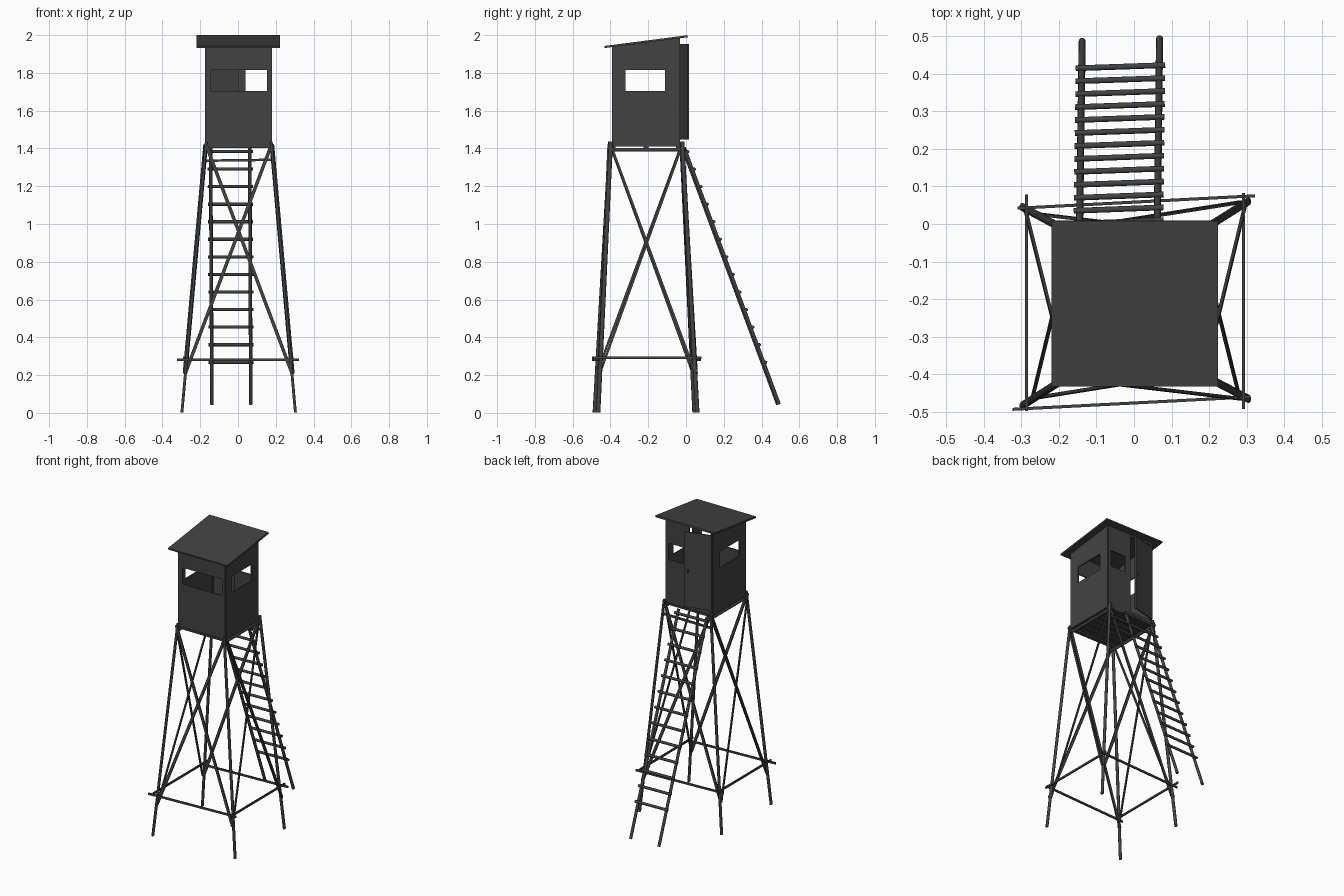
import bpy, bmesh
from mathutils import Vector, Matrix

if "Cube" in bpy.data.objects:
    bpy.data.objects.remove(bpy.data.objects["Cube"])

mat = bpy.data.materials.new("dark grey wood")
mat.diffuse_color = (0.055, 0.055, 0.055, 1)
mat.use_nodes = True
mat.node_tree.nodes["Principled BSDF"].inputs["Base Color"].default_value = mat.diffuse_color


def finish(name, bm):
    bmesh.ops.recalc_face_normals(bm, faces=bm.faces[:])
    me = bpy.data.meshes.new(name)
    bm.to_mesh(me)
    bm.free()
    me.materials.append(mat)
    ob = bpy.data.objects.new(name, me)
    bpy.context.collection.objects.link(ob)
    return ob


def frame(a, b, normal):
    """Matrix with z along a-b and x along the normal, centred between them."""
    z = (b - a).normalized()
    n = Vector(normal)
    x = (n - z * n.dot(z)).normalized()
    rot = Matrix((x, z.cross(x), z)).transposed().to_4x4()
    return Matrix.Translation((a + b) / 2) @ rot


def pole(name, a, b, r, sides=10, normal=(0.31, 0.2, 0.93), flat=1.0):
    """Round pole between two points, optionally flattened along the normal."""
    a, b = Vector(a), Vector(b)
    bm = bmesh.new()
    m = frame(a, b, normal) @ Matrix.Diagonal((flat, 1, 1, 1))
    bmesh.ops.create_cone(bm, cap_ends=True, segments=sides, radius1=r, radius2=r,
                          depth=(b - a).length, matrix=m)
    for f in bm.faces:
        f.smooth = len(f.verts) == 4
    return finish(name, bm)


def lath(name, a, b, normal, width, thick):
    """Flat board between two points, its thin side along the normal."""
    a, b = Vector(a), Vector(b)
    bm = bmesh.new()
    m = frame(a, b, normal) @ Matrix.Diagonal((thick, width, (b - a).length, 1))
    bmesh.ops.create_cube(bm, size=1, matrix=m)
    return finish(name, bm)


def panel(name, loops, to3d, normal, thick=0.008):
    """Flat wall from an outline loop plus hole loops, given thickness."""
    bm = bmesh.new()
    for loop in loops:
        vs = [bm.verts.new(to3d(u, v)) for u, v in loop]
        for i in range(len(vs)):
            bm.edges.new((vs[i - 1], vs[i]))
    bmesh.ops.triangle_fill(bm, use_beauty=True, edges=bm.edges[:], normal=normal)
    ob = finish(name, bm)
    s = ob.modifiers.new("thickness", 'SOLIDIFY')
    s.thickness, s.offset = thick, 0
    return ob


def rect(u0, u1, v0, v1):
    return [(u0, v0), (u1, v0), (u1, v1), (u0, v1)]


# Cabin dimensions
X0, X1, Y0, Y1 = -0.171, 0.176, -0.387, -0.037
ZB, WZ0, WZ1 = 1.41, 1.705, 1.815


def roof_z(y):
    return 1.934 + (y + 0.43) * 0.057 / 0.44


# Walls with window and door openings
panel("front_wall", [rect(X0, X1, ZB, roof_z(Y0)), rect(-0.142, 0.153, WZ0, WZ1)],
      lambda u, v: (u, Y0, v), (0, -1, 0))
panel("back_wall", [rect(X0, X1, ZB, roof_z(Y1)), rect(0.04, 0.155, WZ0, WZ1),
                    rect(-0.16, 0.0, 1.44, 1.97)],
      lambda u, v: (u, Y1, v), (0, 1, 0))
for side, x in (("left", X0), ("right", X1)):
    outline = [(Y0, ZB), (Y1, ZB), (Y1, roof_z(Y1)), (Y0, roof_z(Y0))]
    panel(side + "_wall", [outline, rect(-0.32, -0.11, WZ0, WZ1)],
          lambda u, v, x=x: (x, u, v), (1, 0, 0))

# Sloped roof sheet
lath("roof", (0.002, -0.432, 1.937), (0.002, 0.009, 1.994), (0, 0, 1), 0.442, 0.011)

# Door standing ajar, with a small handle
lath("door", (-0.085, -0.010, 1.447), (-0.085, -0.010, 1.953), (-0.045, 0.172, 0), 0.176, 0.008)
lath("door_handle", (-0.02, 0.011, 1.68), (-0.02, 0.011, 1.70), (0, 1, 0), 0.008, 0.01)

# Floor boards, joists and side bearers
n = 7
w = (Y1 - Y0) / n
for i in range(n):
    y = Y0 + (i + 0.5) * w
    lath(f"floor_board_{i}", (X0, y, 1.417), (X1, y, 1.417), (0, 0, 1), w - 0.002, 0.008)
for i, y in enumerate((-0.385, -0.212, -0.04)):
    lath(f"floor_joist_{i}", (X0, y, 1.408), (X1, y, 1.408), (0, 0, 1), 0.025, 0.012)
for side, x in (("left", -0.165), ("right", 0.17)):
    pole(side + "_floor_bearer", (x, -0.41, 1.393), (x, 0.0, 1.393), 0.01)
lath("ladder_support", (-0.185, -0.02, 1.335), (0.19, -0.015, 1.34), (0, 1, 0), 0.013, 0.01)

# Splayed legs: bottom and top points
legs = {
    "front_left": (Vector((-0.297, -0.483, 0.002)), Vector((-0.168, -0.401, 1.435))),
    "front_right": (Vector((0.304, -0.465, 0.002)), Vector((0.176, -0.398, 1.435))),
    "back_left": (Vector((-0.297, 0.045, 0.002)), Vector((-0.168, -0.024, 1.435))),
    "back_right": (Vector((0.304, 0.060, 0.002)), Vector((0.176, -0.020, 1.435))),
}
for k, (a, b) in legs.items():
    pole(k + "_leg", a, b, 0.0115, normal=(1, 0, 0), flat=0.68)


def on_leg(k, z):
    a, b = legs[k]
    return a.lerp(b, z / 1.435)


# Crossed braces on all four sides, one outside and one inside the legs
for side, p, q, nv, wd in (("front", "front_left", "front_right", (0, -1, 0), 0.018),
                           ("back", "back_left", "back_right", (0, 1, 0), 0.018),
                           ("left", "front_left", "back_left", (-1, 0, 0), 0.012),
                           ("right", "front_right", "back_right", (1, 0, 0), 0.012)):
    nn = Vector(nv)
    lath(side + "_brace_a", on_leg(p, 1.42) + nn * 0.01, on_leg(q, 0.21) + nn * 0.01,
         nv, wd, 0.008)
    lath(side + "_brace_b", on_leg(q, 1.42) - nn * 0.006, on_leg(p, 0.21) - nn * 0.006,
         nv, wd, 0.008)

# Lower horizontal rails, overshooting the legs
lath("front_rail", (-0.323, -0.493, 0.282), (0.31, -0.460, 0.282), (0, 1, 0), 0.013, 0.008)
lath("back_rail", (-0.31, 0.042, 0.282), (0.322, 0.075, 0.282), (0, 1, 0), 0.013, 0.008)
lath("left_rail", (-0.286, -0.497, 0.293), (-0.286, 0.078, 0.293), (1, 0, 0), 0.013, 0.008)
lath("right_rail", (0.291, -0.492, 0.293), (0.291, 0.082, 0.293), (1, 0, 0), 0.013, 0.008)

# Ladder: two rails and thirteen rungs laid on the outer side
lb, lt = Vector((-0.138, 0.486, 0.045)), Vector((-0.145, -0.018, 1.405))
rb, rt = Vector((0.068, 0.493, 0.045)), Vector((0.062, -0.010, 1.405))
pole("ladder_left_rail", lb, lt, 0.0095)
pole("ladder_right_rail", rb, rt, 0.0095)
for i in range(13):
    t = (0.264 + i * 0.093 - 0.045) / 1.36
    l, r = lb.lerp(lt, t), rb.lerp(rt, t)
    d = (r - l).normalized() * 0.016
    off = Vector((0, 0.010, 0.004))
    pole(f"ladder_rung_{i}", l - d + off, r + d + off, 0.009, 8,
         normal=(0, 1, 0.37), flat=0.9)
